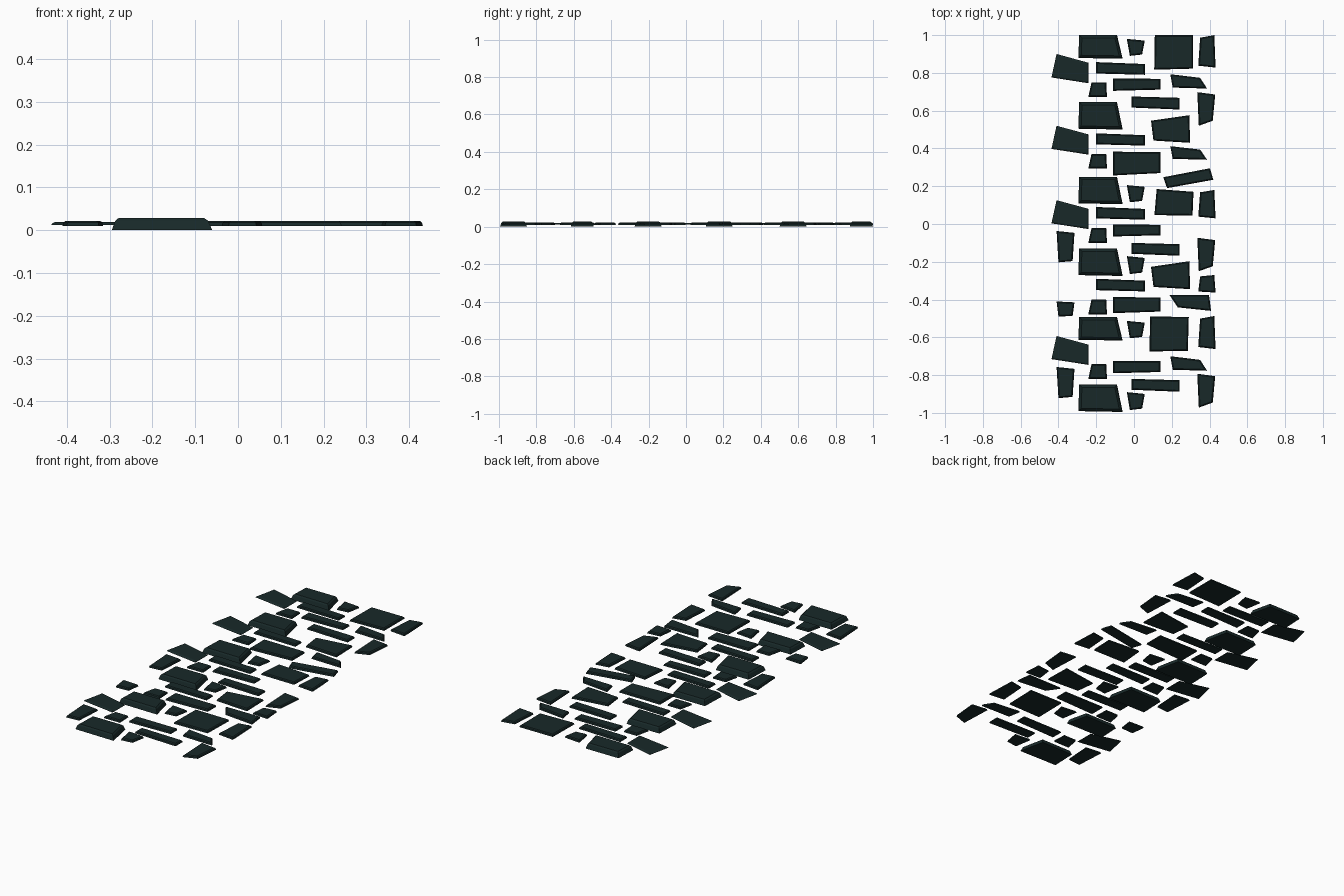
import bpy, bmesh
from mathutils import Vector

if "Cube" in bpy.data.objects:
    bpy.data.objects.remove(bpy.data.objects["Cube"])

mat = bpy.data.materials.new("dark_slate")
mat.diffuse_color = (0.009, 0.022, 0.022, 1)
mat.use_nodes = True
mat.node_tree.nodes["Principled BSDF"].inputs["Base Color"].default_value = mat.diffuse_color


def inset(pts, d):
    """Move every edge of a clockwise quad inward by d."""
    out = []
    for i, p in enumerate(pts):
        a = (p - pts[i - 1]).normalized()
        b = (pts[(i + 1) % len(pts)] - p).normalized()
        na, nb = Vector((a.y, -a.x)), Vector((b.y, -b.x))
        out.append(p + (na + nb) * d / (1 + na.dot(nb)))
    return out


def stones(name, quad, spans, rings):
    """quad: x and height fraction (1 = back edge), spans: (back, front) y."""
    bm = bmesh.new()
    for top, bottom in spans:
        base = [Vector((x, bottom + f * (top - bottom))) for x, f in quad]
        loops = []
        for d, z in rings:
            loops.append([bm.verts.new((p.x, p.y, z)) for p in inset(base, d)])
        n = len(base)
        for lo, hi in zip(loops, loops[1:]):
            for i in range(n):
                j = (i + 1) % n
                bm.faces.new((lo[i], lo[j], hi[j], hi[i]))
        bm.faces.new(loops[0])
        bm.faces.new(loops[-1])
    bmesh.ops.recalc_face_normals(bm, faces=bm.faces)
    me = bpy.data.meshes.new(name)
    bm.to_mesh(me)
    bm.free()
    me.materials.append(mat)
    ob = bpy.data.objects.new(name, me)
    bpy.context.collection.objects.link(ob)


THICK = [(0, 0), (.008, .022), (.015, .028)]
FLAT = [(0, .01), (.002, .018), (.007, .022)]
THIN = [(0, .012), (.003, .016), (.008, .019)]

# large raised slabs
stones("large_slab", [(-.29, 1), (-.09, 1), (-.06, 0), (-.295, .03)],
       [(1, .875), (.645, .5), (.25, .105), (-.13, -.275), (-.493, -.617), (-.85, -.995)], THICK)

# left edge
stones("left_tilted_stone", [(-.41, 1), (-.24, .7), (-.24, 0), (-.437, .2)],
       [(.9, .745), (.52, .367), (.126, -.027), (-.593, -.746)], THIN)
stones("left_edge_stone", [(-.41, 1), (-.315, .94), (-.325, .04), (-.4, 0)],
       [(-.037, -.203), (-.41, -.49), (-.757, -.922)], FLAT)

# small middle stones
stones("small_stone", [(-.225, 1), (-.147, 1), (-.143, 0), (-.242, 0)],
       [(.75, .672), (.37, .294), (-.022, -.1), (-.4, -.478), (-.742, -.82)], FLAT)
stones("small_middle_stone", [(-.038, 1), (.057, .9), (.043, .08), (-.022, 0)],
       [(.98, .89), (.206, .115), (-.17, -.265), (-.513, -.605), (-.89, -.985)], FLAT)

# long bars
stones("long_bar_left", [(-.2, 1), (.058, .85), (.058, 0), (-.2, .1)],
       [(.857, .79), (.48, .415), (.09, .023), (-.29, -.357)], FLAT)
stones("long_bar_middle", [(-.11, 1), (.14, .98), (.14, .1), (-.11, 0)],
       [(.77, .705), (.383, .257), (-.003, -.066), (-.387, -.472), (-.725, -.79)], FLAT)
stones("long_bar_right", [(-.012, 1), (.242, .9), (.242, 0), (-.012, .15)],
       [(.675, .606), (-.1, -.168), (-.82, -.888)], FLAT)

# large square stones on the right
stones("square_stone_a", [(.11, 1), (.313, 1), (.313, .03), (.107, 0)], [(1, .817)], FLAT)
stones("square_stone_b", [(.085, 1), (.29, .99), (.285, .02), (.082, 0)], [(-.49, -.675)], FLAT)
stones("skewed_square_stone", [(.09, .8), (.293, 1), (.297, 0), (.103, .08)],
       [(.576, .43), (-.197, -.345)], FLAT)
stones("squat_square_stone", [(.12, 1), (.315, .9), (.31, .03), (.108, .05)], [(.185, .04)], FLAT)

# right edge stones
stones("right_edge_stone_a", [(.35, .92), (.425, 1), (.432, 0), (.34, .06)],
       [(1, .828), (.18, .03), (-.27, -.363), (-.487, -.662)], FLAT)
stones("right_edge_stone_b", [(.335, 1), (.43, .93), (.417, .15), (.343, 0)],
       [(.698, .52), (-.073, -.25), (-.793, -.972)], FLAT)

# pointed stones near the right edge
stones("pointed_stone", [(.192, 1), (.35, .75), (.387, 0), (.205, .07)],
       [(.793, .717), (.412, .34), (-.7, -.777)], FLAT)
stones("slanted_stone", [(.155, .55), (.402, 1), (.42, .42), (.175, 0)], [(.295, .19)], FLAT)
stones("wedge_stone", [(.187, 1), (.397, 1), (.408, 0), (.232, .22)], [(-.375, -.46)], FLAT)
